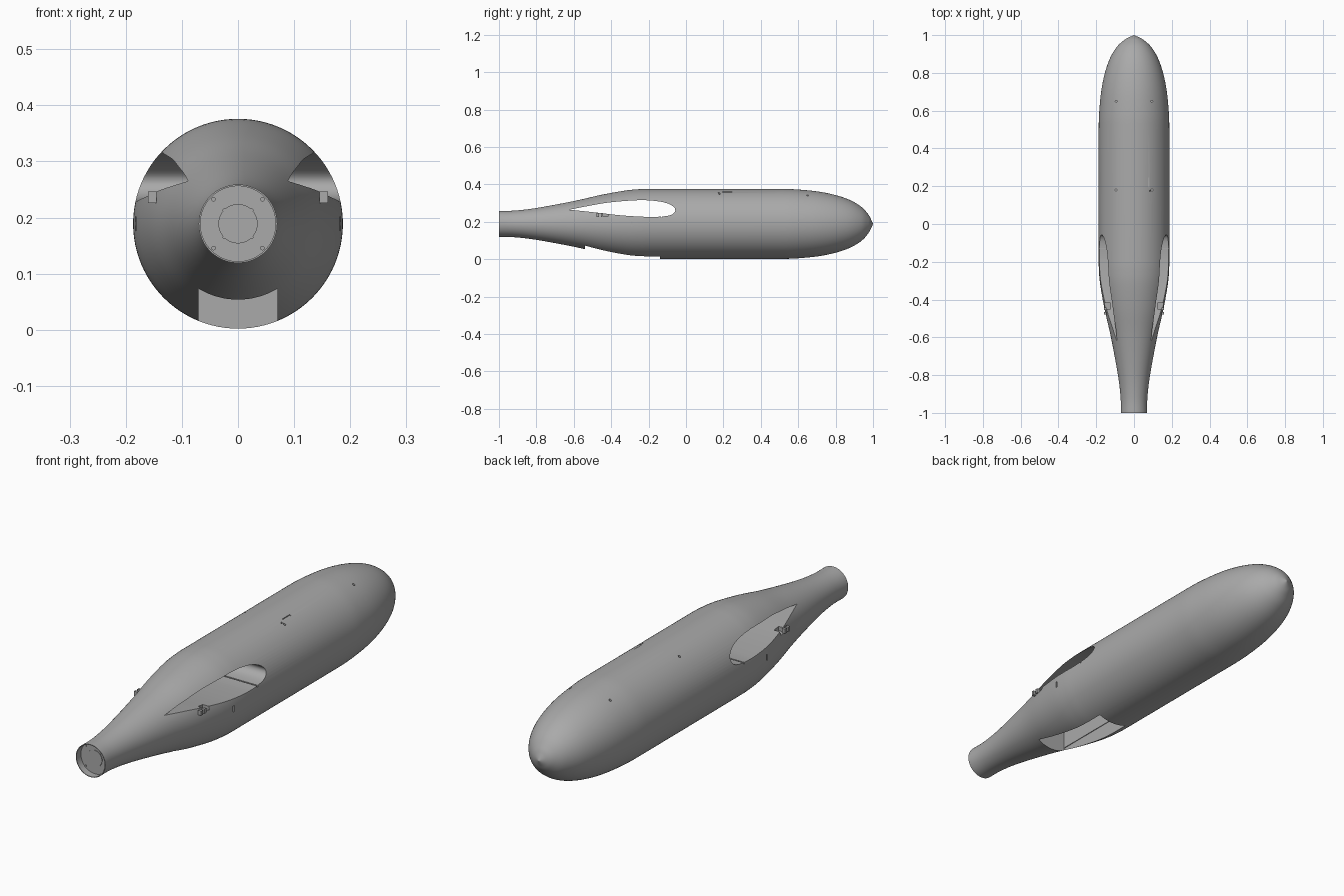
import bpy, bmesh, math
from mathutils import Vector

AXIS_Z = 0.189
RADIUS = 0.187

old = bpy.data.objects.get("Cube")
if old:
    bpy.data.objects.remove(old, do_unlink=True)

grey = bpy.data.materials.new("plain grey")
grey.use_nodes = True
grey.diffuse_color = (0.4, 0.4, 0.4, 1)
grey.node_tree.nodes["Principled BSDF"].inputs["Base Color"].default_value = (0.4, 0.4, 0.4, 1)


def make(name, bm):
    bmesh.ops.recalc_face_normals(bm, faces=bm.faces)
    mesh = bpy.data.meshes.new(name)
    bm.to_mesh(mesh)
    bm.free()
    mesh.materials.append(grey)
    obj = bpy.data.objects.new(name, mesh)
    bpy.context.collection.objects.link(obj)
    return obj


def smooth_path(points, steps=6):
    """Catmull-Rom samples through 2D points."""
    pts = [Vector(p) for p in points]
    out = []
    for i in range(len(pts) - 1):
        b, c = pts[i], pts[i + 1]
        a = pts[i - 1] if i else b
        d = pts[i + 2] if i + 2 < len(pts) else c
        for k in range(steps):
            t = k / steps
            out.append(0.5 * (2 * b + (c - a) * t + (2 * a - 5 * b + 4 * c - d) * t ** 2
                              + (3 * b - a - 3 * c + d) * t ** 3))
    return out + [pts[-1]]


def lathe(name, profile, segments=96):
    """Spin (y, radius) pairs round the body axis."""
    bm = bmesh.new()
    rings = []
    for y, r in profile:
        if r < 1e-5:
            rings.append([bm.verts.new((0, y, AXIS_Z))] * segments)
        else:
            angles = [math.tau * i / segments for i in range(segments)]
            rings.append([bm.verts.new((r * math.cos(a), y, AXIS_Z + r * math.sin(a))) for a in angles])
    for lo, hi in zip(rings, rings[1:]):
        for i in range(segments):
            j = (i + 1) % segments
            bm.faces.new(dict.fromkeys((lo[i], lo[j], hi[j], hi[i])))
    return make(name, bm)


def box(name, x, y, z):
    bm = bmesh.new()
    bmesh.ops.create_cube(bm, size=1)
    for v in bm.verts:
        v.co = [(lo + hi) / 2 + c * (hi - lo) for c, (lo, hi) in zip(v.co, (x, y, z))]
    return make(name, bm)


def rod(name, centre, radius, depth, direction, sides=16):
    bm = bmesh.new()
    bmesh.ops.create_cone(bm, cap_ends=True, segments=sides, radius1=radius, radius2=radius, depth=depth)
    turn = Vector((0, 0, 1)).rotation_difference(Vector(direction)).to_matrix()
    for v in bm.verts:
        v.co = turn @ v.co + Vector(centre)
    return make(name, bm)


def extrude_across(name, outline, half):
    """Prism along x from a (y, z) outline."""
    bm = bmesh.new()
    left = [bm.verts.new((-half, y, z)) for y, z in outline]
    right = [bm.verts.new((half, y, z)) for y, z in outline]
    bm.faces.new(left)
    bm.faces.new(right)
    for i in range(len(left)):
        j = (i + 1) % len(left)
        bm.faces.new((left[i], left[j], right[j], right[i]))
    return make(name, bm)


def cut(target, cutter):
    mod = target.modifiers.new("cut", "BOOLEAN")
    mod.operation, mod.solver, mod.object = "DIFFERENCE", "EXACT", cutter
    bpy.context.view_layer.objects.active = target
    bpy.ops.object.modifier_apply(modifier=mod.name)
    bpy.data.objects.remove(cutter, do_unlink=True)


# Fuselage: recessed tail socket, swelling boom, straight barrel, blunt nose
socket = [(-0.973, 0), (-0.973, 0.035), (-0.97, 0.035), (-0.97, 0.067), (-1, 0.067)]
boom = smooth_path([(-1, 0.07), (-0.92, 0.071), (-0.8, 0.085), (-0.6, 0.122), (-0.45, 0.156),
                    (-0.32, 0.179), (-0.24, 0.186), (-0.18, RADIUS)])
nose = smooth_path([(0.5, RADIUS), (0.58, 0.185), (0.7, 0.174), (0.8, 0.154), (0.88, 0.126),
                    (0.94, 0.089), (0.975, 0.05), (0.99, 0.023), (1, 0)])
fuselage = lathe("fuselage", socket + boom + nose)

# Wing tunnel right through the body
wing = smooth_path([(-0.625, 0.265), (-0.5, 0.289), (-0.4, 0.305), (-0.25, 0.316), (-0.15, 0.31),
                    (-0.09, 0.295), (-0.06, 0.273), (-0.062, 0.25), (-0.09, 0.234), (-0.15, 0.227),
                    (-0.22, 0.227), (-0.35, 0.235), (-0.5, 0.252), (-0.625, 0.265)], 4)[:-1]
cut(fuselage, extrude_across("wing_cutter", wing, 0.3))
cut(fuselage, box("groove_cutter", (-0.3, 0.3), (-0.133, -0.127), (0.222, 0.25)))

# Belly bay with a groove along each wall
cut(fuselage, box("bay_cutter", (-0.07, 0.07), (-0.54, -0.14), (-0.1, 0.16)))
cut(fuselage, box("bay_groove_cutter", (-0.073, 0.073), (-0.538, -0.142), (0.08, 0.085)))

# Side slots, servo pockets and the pin holes on the upper body
for s in (-1, 1):
    x = sorted((s * 0.175, s * 0.2))
    cut(fuselage, box("slot_cutter", x, (-0.294, -0.286), (0.176, 0.202)))
    x = sorted((s * 0.125, s * 0.2))
    cut(fuselage, box("pocket_cutter", x, (-0.45, -0.418), (0.228, 0.26)))
    for y in (0.18, 0.65):
        cut(fuselage, rod("hole_cutter", (s * 0.095, y, 0.35), 0.005, 0.1, (0, 0, 1)))

# Switch slot on one shoulder
cut(fuselage, box("switch_cutter", (0.073, 0.12), (0.195, 0.245), (0.357, 0.363)))
cut(fuselage, rod("switch_hole_cutter", (0.085, 0.175, 0.355), 0.004, 0.03, (0.5, 0, 1)))

bpy.ops.object.select_all(action="DESELECT")
fuselage.select_set(True)
bpy.context.view_layer.objects.active = fuselage
bpy.ops.object.shade_smooth_by_angle(angle=math.radians(30))

# Small clips beside each pocket
for side, s in (("left", 1), ("right", -1)):
    for i, y in enumerate((-0.478, -0.455)):
        x = sorted((s * 0.145, s * 0.16))
        box(f"{side}_clip_{i + 1}", x, (y, y + 0.012), (0.226, 0.246))

# Tail screws and disc pins
for i in range(4):
    a = math.radians(45 + 90 * i)
    for part, ring, size in (("tail_screw", 0.0615, 0.004), ("disc_pin", 0.034, 0.0035)):
        centre = (ring * math.cos(a), -0.97, AXIS_Z + ring * math.sin(a))
        rod(f"{part}_{i + 1}", centre, size, 0.008, (0, 1, 0), 12)
